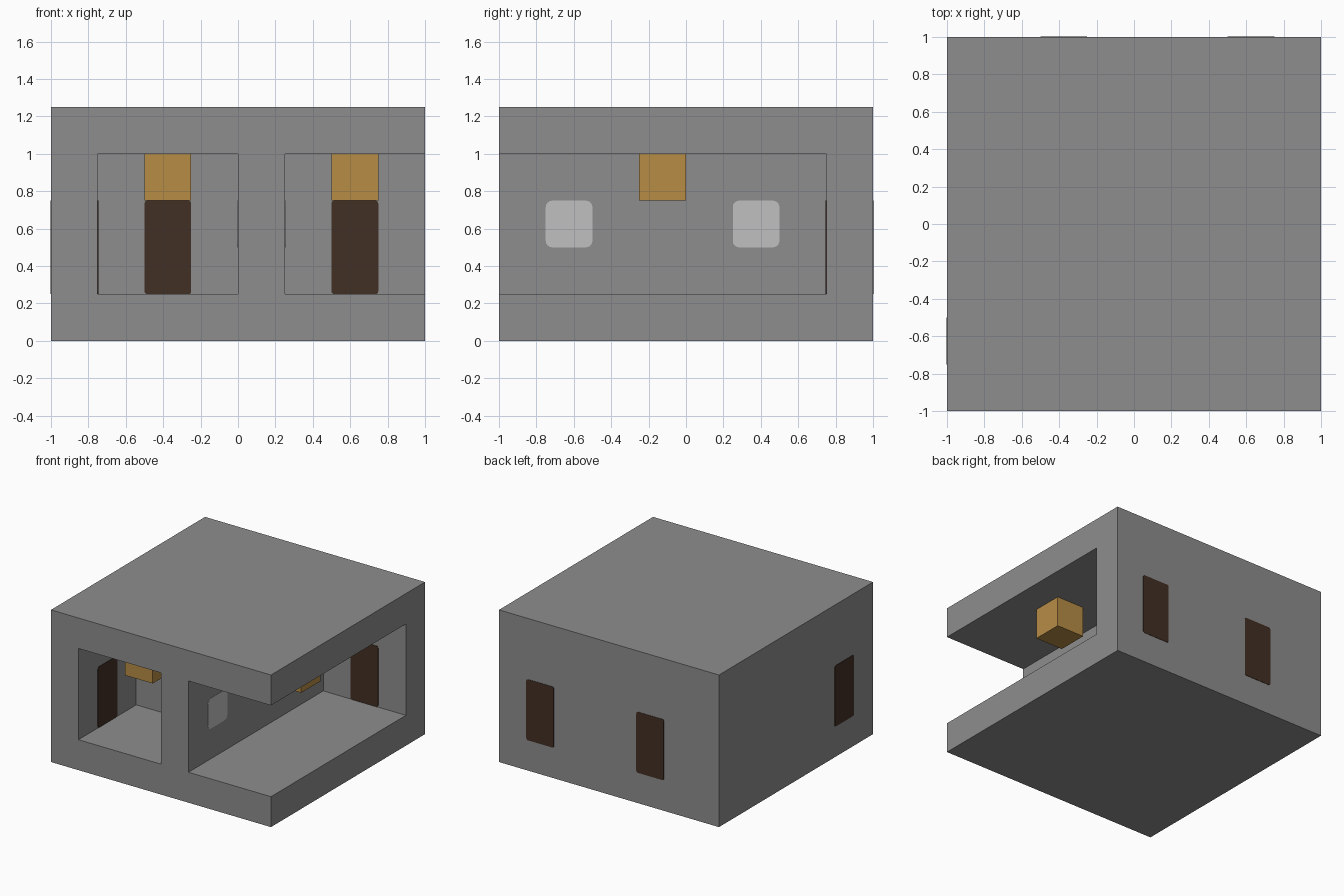
import bpy
import bmesh
from mathutils import Vector

cube = bpy.data.objects.get("Cube")
if cube:
    bpy.data.objects.remove(cube, do_unlink=True)


def material(name, rgb):
    mat = bpy.data.materials.new(name)
    mat.use_nodes = True
    mat.diffuse_color = (*rgb, 1)
    mat.node_tree.nodes["Principled BSDF"].inputs["Base Color"].default_value = (*rgb, 1)
    return mat


STONE = material("grey_stone", (0.27, 0.27, 0.27))
DOOR = material("dark_brown_wood", (0.055, 0.029, 0.018))
LAMP = material("amber_lamp", (0.47, 0.265, 0.06))
GLASS = material("pale_glass", (0.52, 0.53, 0.52))


def box(name, low, high, mat, round_axis=None, radius=0):
    """Box between two corners; edges along round_axis may be rounded."""
    low, high = Vector(low), Vector(high)
    size, mid = high - low, (low + high) / 2
    bm = bmesh.new()
    bmesh.ops.create_cube(bm, size=1)
    for v in bm.verts:
        v.co = Vector(c * s for c, s in zip(v.co, size))
    if round_axis is not None:
        edges = [e for e in bm.edges
                 if abs((e.verts[0].co - e.verts[1].co)[round_axis]) > 1e-4]
        bmesh.ops.bevel(bm, geom=edges, offset=radius, segments=4,
                        profile=0.5, affect='EDGES')
    mesh = bpy.data.meshes.new(name)
    bm.to_mesh(mesh)
    bm.free()
    mesh.materials.append(mat)
    obj = bpy.data.objects.new(name, mesh)
    obj.location = mid
    bpy.context.collection.objects.link(obj)
    return obj


def plate(name, axis, at, along, bottom, top, mat, radius):
    """Thin rounded panel on a wall plane: axis 0 faces x, axis 1 faces y."""
    t, w = 0.003, 0.125
    low, high = [0, 0, bottom], [0, 0, top]
    low[axis], high[axis] = at - t, at + t
    low[1 - axis], high[1 - axis] = along - w, along + w
    return box(name, low, high, mat, axis, radius)


# House block with the rooms hollowed out
house = box("house_shell", (-1, -1, 0), (1, 1, 1.25), STONE)
rooms = {
    "front_room": ((-0.75, -1.2, 0.25), (0, -0.25, 1)),
    "back_room": ((-0.75, 0, 0.25), (0, 0.75, 1)),
    "open_hall": ((0.25, -1.2, 0.25), (1.2, 0.75, 1)),
}
bpy.context.view_layer.objects.active = house
for name, (low, high) in rooms.items():
    cutter = box(name + "_cutter", low, high, STONE)
    cutter.hide_render = True
    mod = house.modifiers.new(name, 'BOOLEAN')
    mod.operation = 'DIFFERENCE'
    mod.solver = 'EXACT'
    mod.object = cutter
    bpy.ops.object.modifier_apply(modifier=mod.name)
    bpy.data.objects.remove(cutter, do_unlink=True)

# Ceiling lamps
for name, x, y in (("front_room_lamp", -0.375, -0.625),
                   ("back_room_lamp", -0.375, 0.375),
                   ("hall_lamp", 0.625, -0.125)):
    box(name, (x - 0.125, y - 0.125, 0.75), (x + 0.125, y + 0.125, 1), LAMP)

# Doors, one panel on each face of the wall
for name, axis, faces, along in (("hall_back_door", 1, (0.75, 1), 0.625),
                                 ("back_room_door", 1, (0.75, 1), -0.375),
                                 ("inner_door", 1, (-0.25, 0), -0.375),
                                 ("side_door", 0, (-1, -0.75), -0.625)):
    for side, at in zip(("a", "b"), faces):
        plate(f"{name}_{side}", axis, at, along, 0.25, 0.75, DOOR, 0.015)

# Windows on both faces of the dividing wall
for name, y in (("front_window", -0.625), ("back_window", 0.375)):
    for side, x in (("room_side", 0), ("hall_side", 0.25)):
        plate(f"{name}_{side}", 0, x, y, 0.5, 0.75, GLASS, 0.035)
